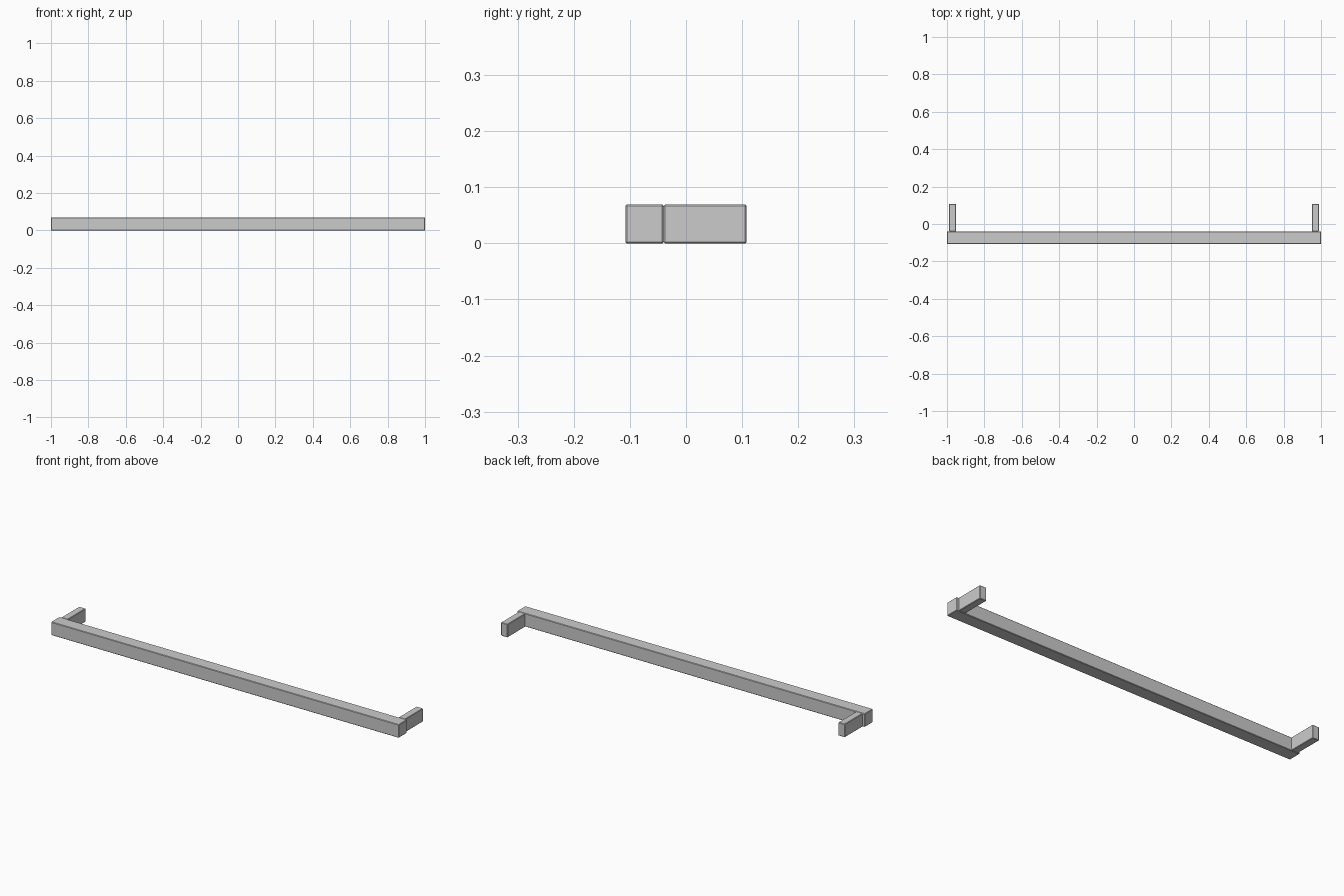
import bpy
import bmesh

if "Cube" in bpy.data.objects:
    bpy.data.objects.remove(bpy.data.objects["Cube"])


def box(name, lo, hi, bevel=0.0025):
    """Box between two corners with slightly softened edges."""
    bm = bmesh.new()
    bmesh.ops.create_cube(bm, size=1)
    for v in bm.verts:
        v.co = [(a + b) / 2 + c * (b - a) for a, b, c in zip(lo, hi, v.co)]
    mesh = bpy.data.meshes.new(name)
    bm.to_mesh(mesh)
    bm.free()
    obj = bpy.data.objects.new(name, mesh)
    bpy.context.collection.objects.link(obj)
    mod = obj.modifiers.new("soft_edges", 'BEVEL')
    mod.width = bevel
    mod.segments = 1
    return obj


FRONT, JOINT, BACK, TOP = -0.108, -0.04, 0.108, 0.069

# Long front rail
box("rail", (-1, FRONT, 0), (1, JOINT, TOP))

# Mounting arms reaching back near both ends
for side, x0, x1 in (("left", -0.989, -0.951), ("right", 0.951, 0.989)):
    box(side + "_arm", (x0, JOINT, 0), (x1, BACK, TOP))
